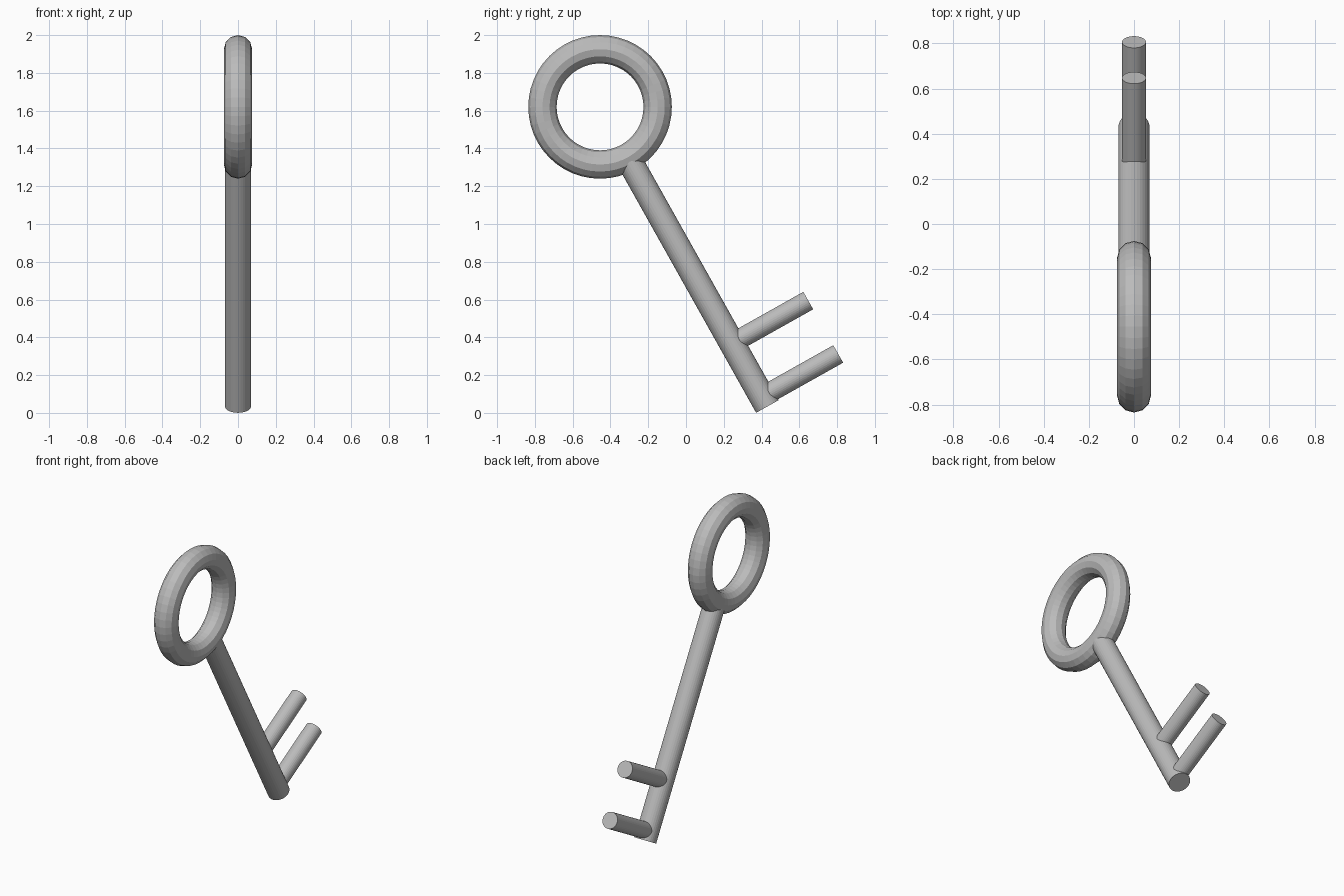
import bpy
import math
from mathutils import Vector

cube = bpy.data.objects.get("Cube")
if cube:
    bpy.data.objects.remove(cube, do_unlink=True)

# Plain grey metal
metal = bpy.data.materials.new("grey_metal")
metal.use_nodes = True
grey = (0.5, 0.5, 0.5, 1.0)
metal.diffuse_color = grey
metal.node_tree.nodes["Principled BSDF"].inputs["Base Color"].default_value = grey

# Key frame: the shaft leans forward in the yz plane
TILT = math.radians(29.3)
ALONG = Vector((0, -math.sin(TILT), math.cos(TILT)))
ACROSS = Vector((0, math.cos(TILT), math.sin(TILT)))
TIP = Vector((0, 0.431, 0.034))
RING_CENTRE = Vector((0, -0.455, 1.62))
RING_RADIUS, RING_TUBE = 0.305, 0.075


def finish(name):
    obj = bpy.context.object
    obj.name = name
    obj.data.materials.append(metal)


def rod(name, start, end, radius):
    axis = end - start
    bpy.ops.mesh.primitive_cylinder_add(
        vertices=32, radius=radius, depth=axis.length,
        location=(start + end) / 2,
        rotation=axis.to_track_quat('Z', 'X').to_euler())
    finish(name)


# Ring handle, facing sideways
bpy.ops.mesh.primitive_torus_add(
    major_radius=RING_RADIUS, minor_radius=RING_TUBE,
    major_segments=48, minor_segments=12,
    location=RING_CENTRE, rotation=(0, math.pi / 2, 0))
finish("ring_handle")

# Shaft, ending inside the ring's tube
shaft_length = (RING_CENTRE - TIP).length - RING_RADIUS
rod("shaft", TIP, TIP + ALONG * shaft_length, 0.0685)

# Two teeth at right angles to the shaft
for name, height in (("lower_tooth", 0.059), ("upper_tooth", 0.383)):
    root = TIP + ALONG * height
    rod(name, root, root + ACROSS * 0.463, 0.053)
